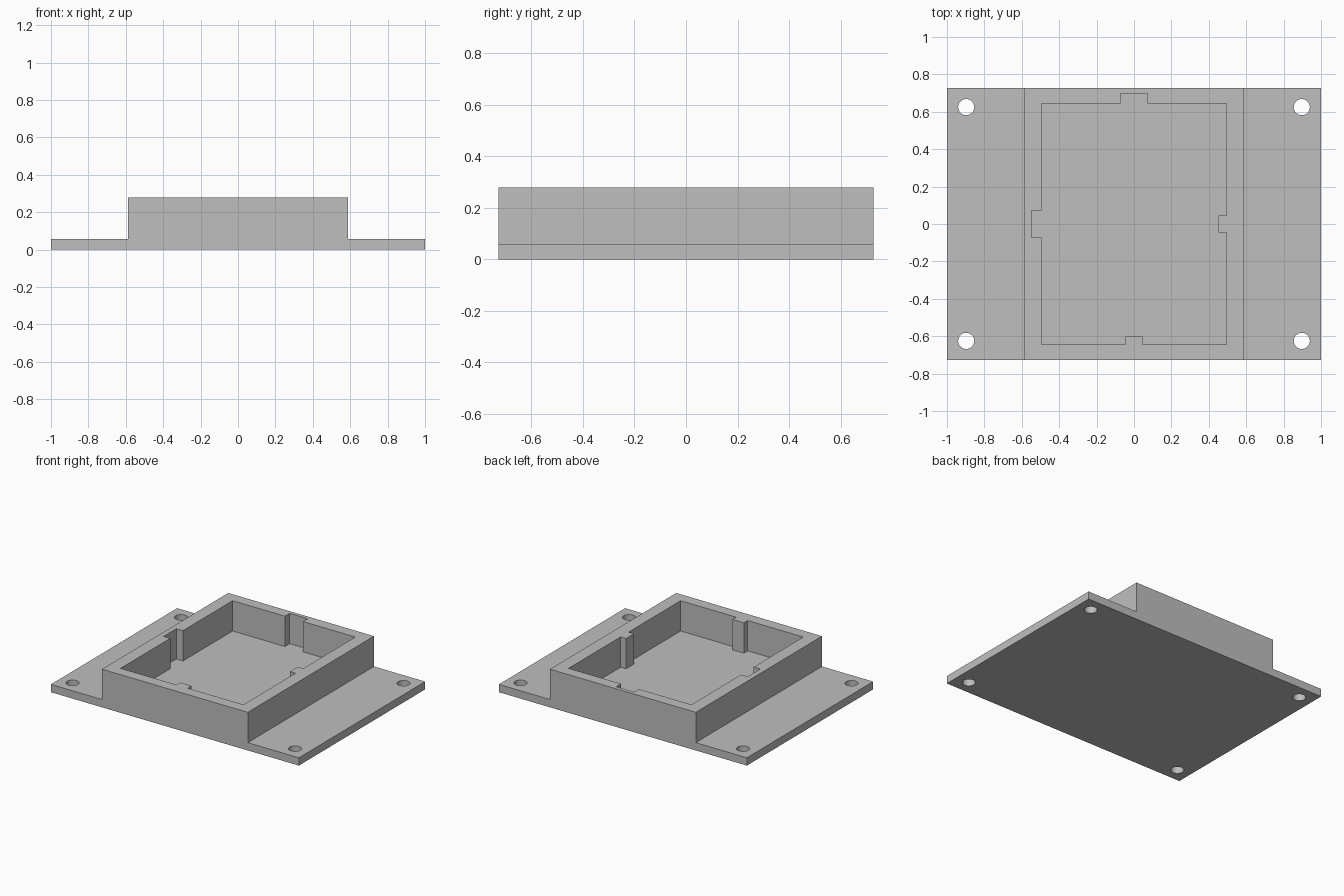
import bpy, bmesh
from mathutils import Vector

if "Cube" in bpy.data.objects:
    bpy.data.objects.remove(bpy.data.objects["Cube"], do_unlink=True)

W, D = 1.0, 0.727          # half width and half depth of the plate
PLATE, TOP = 0.057, 0.278  # plate and wall heights
BOX = 0.588                # half width of the raised housing

grey = bpy.data.materials.new("light grey")
grey.use_nodes = True
colour = (0.52, 0.52, 0.52, 1)
grey.diffuse_color = colour
grey.node_tree.nodes["Principled BSDF"].inputs["Base Color"].default_value = colour


def prism(name, points, sweep):
    """Closed solid made by sweeping a flat outline along a vector."""
    bm = bmesh.new()
    face = bm.faces.new([bm.verts.new(p) for p in points])
    swept = bmesh.ops.extrude_face_region(bm, geom=[face], use_keep_orig=True)["geom"]
    bmesh.ops.translate(bm, vec=Vector(sweep),
                        verts=[v for v in swept if isinstance(v, bmesh.types.BMVert)])
    bmesh.ops.recalc_face_normals(bm, faces=bm.faces)
    mesh = bpy.data.meshes.new(name)
    bm.to_mesh(mesh)
    bm.free()
    mesh.materials.append(grey)
    obj = bpy.data.objects.new(name, mesh)
    bpy.context.collection.objects.link(obj)
    return obj


def cut(target, cutter):
    """Subtract the cutter and discard it."""
    mod = target.modifiers.new("cut", "BOOLEAN")
    mod.operation, mod.solver, mod.object = "DIFFERENCE", "EXACT", cutter
    bpy.context.view_layer.objects.active = target
    bpy.ops.object.modifier_apply(modifier=mod.name)
    bpy.data.objects.remove(cutter, do_unlink=True)


# Plate and raised housing: one stepped profile swept from front to back
half = [(W, 0), (W, PLATE), (BOX, PLATE), (BOX, TOP)]
profile = half + [(-x, z) for x, z in reversed(half)]
body = prism("housing_with_mounting_plate", [(x, -D, z) for x, z in profile], (0, 2 * D, 0))

# Pocket: tabs stand inwards at front and right, slots go outwards at back and left
PX, PY, TAB, SLOT = 0.495, 0.645, 0.046, 0.073
pocket = [
    (-PX, -PY), (-TAB, -PY), (-TAB, -PY + 0.044), (TAB, -PY + 0.044), (TAB, -PY),
    (PX, -PY), (PX, -TAB), (PX - 0.044, -TAB), (PX - 0.044, TAB), (PX, TAB),
    (PX, PY), (SLOT, PY), (SLOT, PY + 0.054), (-SLOT, PY + 0.054), (-SLOT, PY),
    (-PX, PY), (-PX, SLOT), (-PX - 0.054, SLOT), (-PX - 0.054, -SLOT), (-PX, -SLOT),
]
cut(body, prism("pocket_cutter", [(x, y, PLATE) for x, y in pocket], (0, 0, 0.4)))

# Screw holes in the four corners
for sx in (-1, 1):
    for sy in (-1, 1):
        bpy.ops.mesh.primitive_cylinder_add(vertices=40, radius=0.043, depth=0.4,
                                            location=(sx * 0.897, sy * 0.625, 0))
        hole = bpy.context.object
        hole.data.materials.append(grey)
        cut(body, hole)

# Smooth hole walls, sharp edges elsewhere
bpy.ops.object.select_all(action="DESELECT")
body.select_set(True)
bpy.context.view_layer.objects.active = body
bpy.ops.object.shade_smooth_by_angle()
